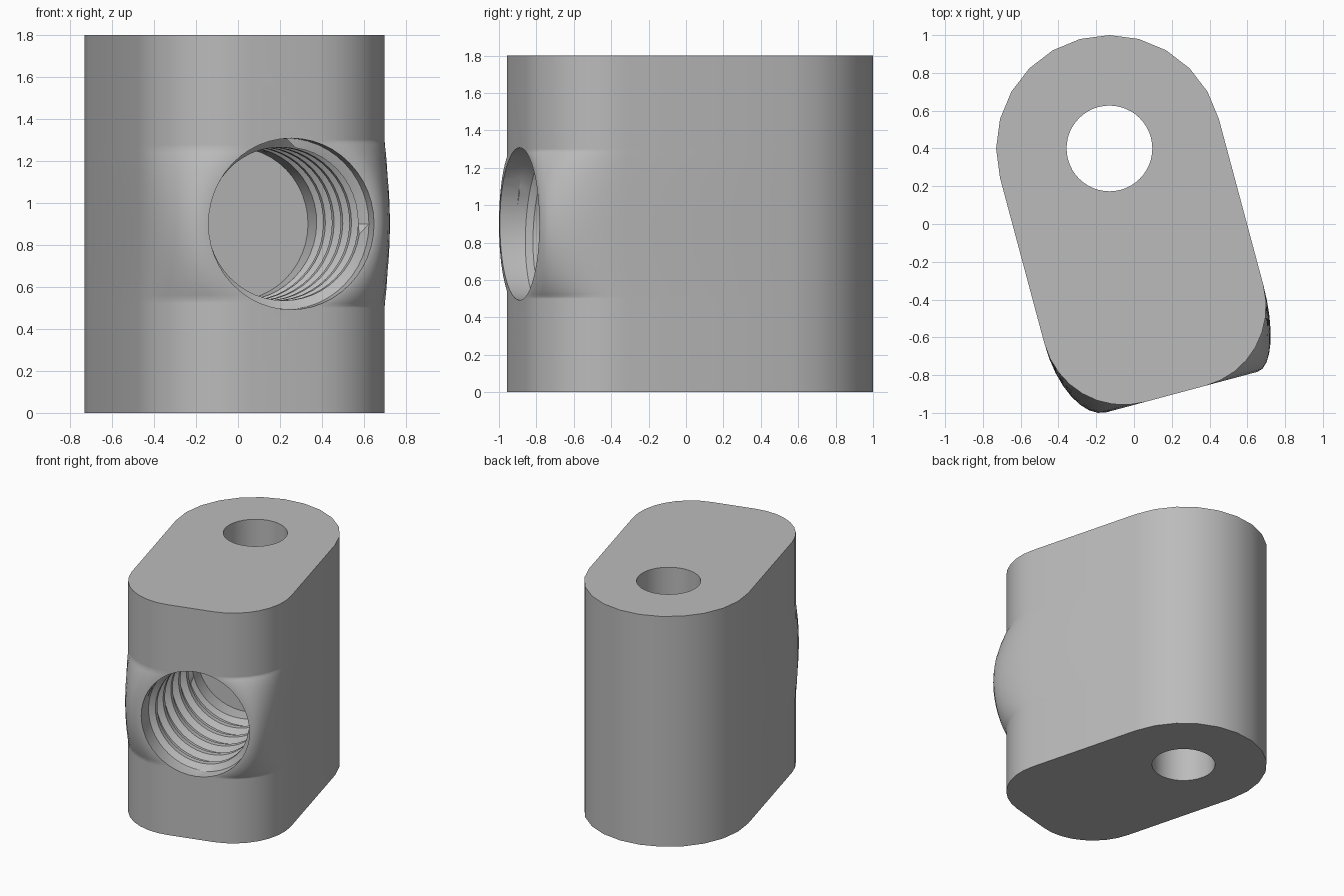
import bpy, bmesh, math
from math import sin, cos, pi, sqrt, radians

if "Cube" in bpy.data.objects:
    bpy.data.objects.remove(bpy.data.objects["Cube"])

HEIGHT, MID = 1.8, 0.9
BACK_R, PIVOT = 0.6, (-0.13, 0.4)       # rounded back end
FRONT, CORNER = 1.345, 0.437            # front face distance, corner depth
FLAT = 0.17                             # half width of the plain front flat
BORE_R, CREST_R, BORE_X = 0.408, 0.365, 0.037
PITCH, SEG = 0.16, 48
TURN = radians(15)

grey = bpy.data.materials.new("plain grey")
grey.use_nodes = True
grey.diffuse_color = (0.5, 0.5, 0.5, 1)
grey.node_tree.nodes["Principled BSDF"].inputs["Base Color"].default_value = (0.5, 0.5, 0.5, 1)


def place(across, ahead, z):
    """Turn block coordinates (sideways, towards front, up) into world ones."""
    return (PIVOT[0] + cos(TURN) * across + sin(TURN) * ahead,
            PIVOT[1] + sin(TURN) * across - cos(TURN) * ahead, z)


def finish(name, bm):
    bmesh.ops.remove_doubles(bm, verts=bm.verts, dist=1e-5)
    bmesh.ops.recalc_face_normals(bm, faces=bm.faces)
    mesh = bpy.data.meshes.new(name)
    bm.to_mesh(mesh)
    bm.free()
    mesh.materials.append(grey)
    obj = bpy.data.objects.new(name, mesh)
    bpy.context.collection.objects.link(obj)
    return obj


def stack(bm, rings):
    """Join closed rings of points into a capped solid."""
    loops = [[bm.verts.new(p) for p in ring] for ring in rings]
    n = len(loops[0])
    for a, b in zip(loops, loops[1:]):
        for i in range(n):
            j = (i + 1) % n
            bm.faces.new((a[i], a[j], b[j], b[i]))
    bm.faces.new(loops[0])
    bm.faces.new(loops[-1])


def outline(z):
    """Block section; the front corners fill out around the bore."""
    swell = sqrt(max(0, 0.414 ** 2 - (z - MID) ** 2))
    points = [(BACK_R * cos(a), -BACK_R * sin(a))
              for a in (pi * i / 12 for i in range(13))]
    for side in (-1, 1):
        start = max(FLAT, swell + side * BORE_X)
        corner = [(side * (start + (BACK_R - start) * cos(a)),
                   FRONT - CORNER + CORNER * sin(a))
                  for a in (pi / 2 * i / 8 for i in range(9))]
        points += corner if side < 0 else corner[::-1]
    return [place(e, d, z) for e, d in points]


# Block with swollen front corners
bm = bmesh.new()
levels = [0] + [MID - 0.4 * cos(pi * i / 28) for i in range(29)] + [HEIGHT]
stack(bm, [outline(z) for z in levels])
block = finish("threaded_block", bm)

# Upright through hole
bm = bmesh.new()
stack(bm, [[place(0.227 * cos(2 * pi * i / SEG), 0.227 * sin(2 * pi * i / SEG), z)
            for i in range(SEG)] for z in (-0.1, HEIGHT + 0.1)])
pin_hole = finish("pin_hole_cutter", bm)


# Blind bore with a helical thread, a plain wall at the floor and a plain mouth
def bore_point(j, ahead, r):
    a = 2 * pi * j / SEG
    return place(BORE_X + r * cos(a), ahead, MID + r * sin(a))


FLOOR, LOW, HIGH, MOUTH = 0.29, 0.41, 1.25, 1.45
THREAD = [(0, CREST_R), (0.25, CREST_R), (0.45, BORE_R - 0.003), (0.8, BORE_R - 0.003)]
bm = bmesh.new()
rows = []
for turn in range(10):
    for step, r in THREAD:
        row = []
        for j in range(SEG):
            ahead = LOW + PITCH * (turn - 2 + step + j / SEG)
            if ahead <= LOW:
                p = bore_point(j, LOW, CREST_R)
            elif ahead >= HIGH:
                p = bore_point(j, HIGH, BORE_R)
            else:
                p = bore_point(j, ahead, r)
            row.append(bm.verts.new(p))
        rows.append(row)
for i in range(len(rows) - 1 - len(THREAD)):
    for j in range(SEG):
        k, up = (j + 1, 0) if j + 1 < SEG else (0, len(THREAD))
        bm.faces.new((rows[i][j], rows[i + up][k], rows[i + up + 1][k], rows[i + 1][j]))
for edge, inner, r in ((FLOOR, rows[0], CREST_R), (MOUTH, rows[-1], BORE_R)):
    cap = [bm.verts.new(bore_point(j, edge, r)) for j in range(SEG)]
    bm.faces.new(cap)
    for j in range(SEG):
        k = (j + 1) % SEG
        bm.faces.new((cap[j], cap[k], inner[k], inner[j]))
bmesh.ops.remove_doubles(bm, verts=bm.verts, dist=1e-5)
bmesh.ops.triangulate(bm, faces=[f for f in bm.faces if len(f.verts) == 4])
bore = finish("threaded_bore_cutter", bm)

# Cut both holes and tidy up
bpy.ops.object.select_all(action='DESELECT')
bpy.context.view_layer.objects.active = block
block.select_set(True)
for cutter in (pin_hole, bore):
    cutter.hide_render = True
    mod = block.modifiers.new(cutter.name, 'BOOLEAN')
    mod.operation = 'DIFFERENCE'
    mod.solver = 'EXACT'
    mod.object = cutter
    bpy.ops.object.modifier_apply(modifier=mod.name)
    bpy.data.objects.remove(cutter)
bpy.ops.object.shade_smooth_by_angle(angle=radians(28))
